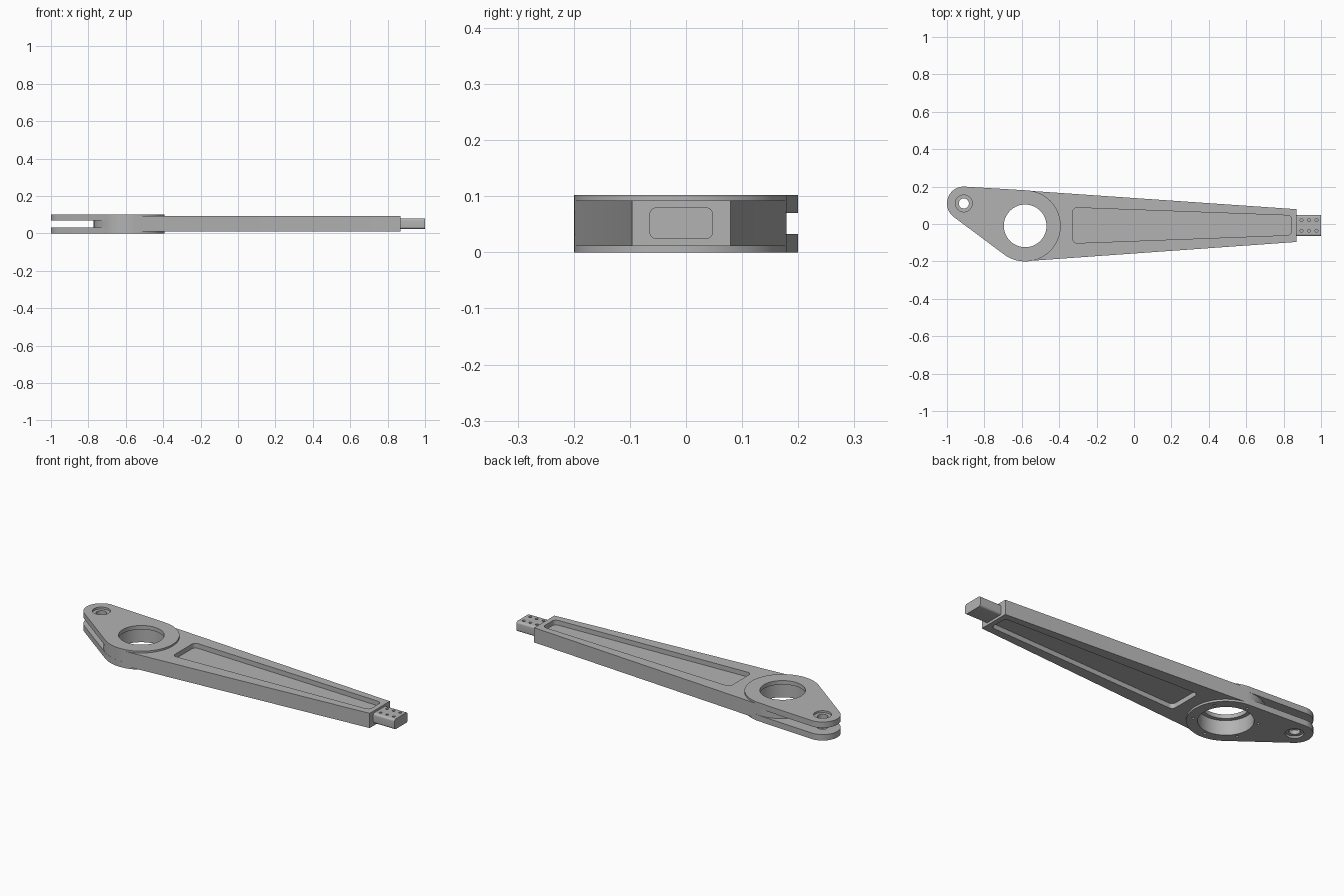
import bpy, bmesh, math
from mathutils import Vector
from mathutils.geometry import convex_hull_2d

if "Cube" in bpy.data.objects:
    bpy.data.objects.remove(bpy.data.objects["Cube"])

metal = bpy.data.materials.new("grey metal")
metal.use_nodes = True
GREY = (0.45, 0.45, 0.45, 1)
metal.diffuse_color = GREY
metal.node_tree.nodes["Principled BSDF"].inputs["Base Color"].default_value = GREY

HUB = (-0.582, -0.01)
EAR = (-0.91, 0.11)
TOP = 0.102
MID = TOP / 2


def circle(centre, r, n=96):
    return [Vector((centre[0] + r * math.cos(2 * math.pi * i / n),
                    centre[1] + r * math.sin(2 * math.pi * i / n))) for i in range(n)]


def prism(name, points, low, high, along_x=False):
    """Extrude the convex outline of the points along z, or along x."""
    outline = [points[i] for i in convex_hull_2d(points)]
    bm = bmesh.new()
    verts = [bm.verts.new((low, p[0], p[1]) if along_x else (p[0], p[1], low)) for p in outline]
    face = bm.faces.new(verts)
    moved = bmesh.ops.extrude_face_region(bm, geom=[face])["geom"]
    step = Vector((high - low, 0, 0)) if along_x else Vector((0, 0, high - low))
    bmesh.ops.translate(bm, vec=step, verts=[v for v in moved if isinstance(v, bmesh.types.BMVert)])
    bmesh.ops.recalc_face_normals(bm, faces=bm.faces)
    mesh = bpy.data.meshes.new(name)
    bm.to_mesh(mesh)
    bm.free()
    mesh.materials.append(metal)
    obj = bpy.data.objects.new(name, mesh)
    bpy.context.collection.objects.link(obj)
    return obj


def combine(target, other, operation):
    mod = target.modifiers.new("combine", "BOOLEAN")
    mod.operation, mod.solver, mod.object = operation, "EXACT", other
    bpy.context.view_layer.objects.active = target
    bpy.ops.object.modifier_apply(modifier=mod.name)
    bpy.data.objects.remove(other)


def drill(target, centre, r, low, high, n=96):
    combine(target, prism("drill", circle(centre, r, n), low, high), "DIFFERENCE")


# Tapered arm
tip = [Vector((0.87, 0.079)), Vector((0.87, -0.096))]
body = prism("lever_arm", circle(HUB, 0.1885) + tip, 0.011, 0.092)

# Hub and the two ears of the fork
combine(body, prism("hub", circle(HUB, 0.1893), 0.002, TOP - 0.002), "UNION")
fork = circle(HUB, 0.19) + circle(EAR, 0.09)
for low, high in ((0, 0.033), (0.07, TOP)):
    combine(body, prism("ear", fork, low, high), "UNION")

# Tapered pockets on both faces of the arm
corners = [(-0.305, 0.065), (-0.305, -0.08), (0.82, 0.024), (0.82, -0.038)]
pocket = [p for c in corners for p in circle(c, 0.022, 32)]
for low, high in ((-0.05, 0.037), (0.066, 0.15)):
    combine(body, prism("pocket", pocket, low, high), "DIFFERENCE")

# Hub bore with a lip at the top and screw holes underneath
drill(body, HUB, 0.114, -0.1, 0.2)
drill(body, HUB, 0.135, -0.1, 0.08)
for i in range(6):
    a = math.radians(60 * i + 30)
    drill(body, (HUB[0] + 0.158 * math.cos(a), HUB[1] + 0.158 * math.sin(a)), 0.007, -0.1, 0.025, 16)

# Pin hole with a shallow counterbore on each ear
drill(body, EAR, 0.027, -0.1, 0.2, 48)
drill(body, EAR, 0.045, -0.1, 0.011, 48)
drill(body, EAR, 0.045, TOP - 0.011, 0.2, 48)

# Rounded tongue at the thin end, with two rows of holes
section = [p for y in (-0.053, 0.036) for z in (0.036, 0.068) for p in circle((y, z), 0.012, 32)]
tongue = prism("end_tongue", section, 0.86, 1, True)
for x in (0.895, 0.935, 0.975):
    for y in (-0.036, 0.02):
        drill(tongue, (x, y), 0.008, 0.05, 0.2, 20)

for obj in (body, tongue):
    bpy.ops.object.select_all(action="DESELECT")
    obj.select_set(True)
    bpy.context.view_layer.objects.active = obj
    bpy.ops.object.shade_smooth_by_angle(angle=math.radians(25))
